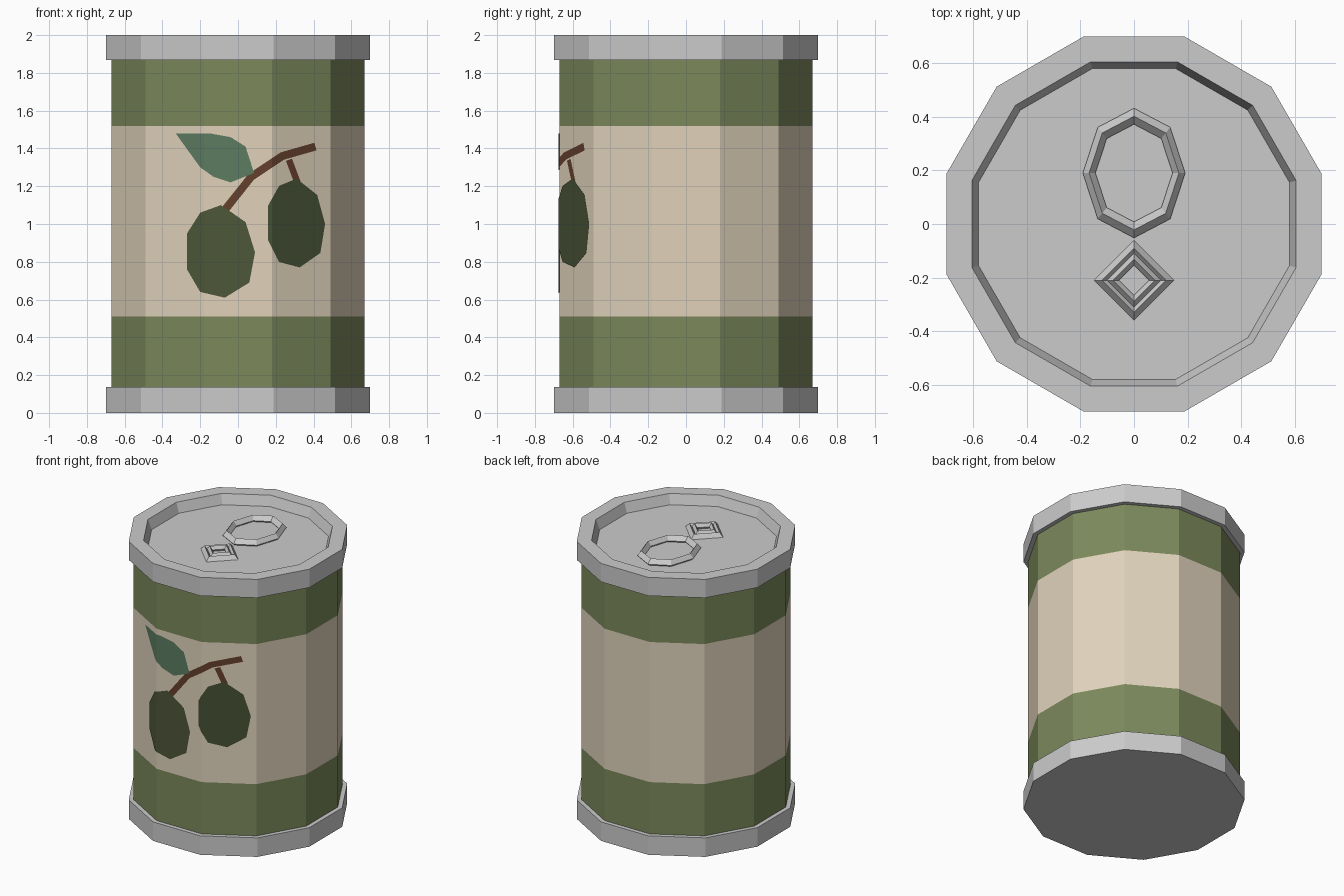
import bpy, bmesh, math
from mathutils import Vector

if "Cube" in bpy.data.objects:
    bpy.data.objects.remove(bpy.data.objects["Cube"])

SIDES = 12
C15 = math.cos(math.radians(15))
BODY = 0.67          # distance from axis to a flat side of the body


def material(name, rgb):
    m = bpy.data.materials.new(name)
    m.diffuse_color = (*rgb, 1)
    m.use_nodes = True
    m.node_tree.nodes["Principled BSDF"].inputs["Base Color"].default_value = m.diffuse_color
    return m


def finish(name, bm, mat=None):
    mesh = bpy.data.meshes.new(name)
    bm.to_mesh(mesh)
    bm.free()
    ob = bpy.data.objects.new(name, mesh)
    bpy.context.collection.objects.link(ob)
    if mat:
        mesh.materials.append(mat)
    return ob


def lathe(name, profile, mat=None, caps=(False, False)):
    """Revolve (flat-side radius, z) points into a 12-sided shell."""
    bm = bmesh.new()
    rings = []
    for r, z in profile:
        angles = [math.radians(15 + 30 * k) for k in range(SIDES)]
        rings.append([bm.verts.new((r / C15 * math.cos(a), r / C15 * math.sin(a), z)) for a in angles])
    for a, b in zip(rings, rings[1:]):
        for k in range(SIDES):
            n = (k + 1) % SIDES
            bm.faces.new((a[k], a[n], b[n], b[k]))
    if caps[0]:
        bm.faces.new(rings[0][::-1])
    if caps[1]:
        bm.faces.new(rings[-1])
    return finish(name, bm, mat)


def decal(name, points, mat, lift):
    """Wrap a flat (x, z) outline onto the faceted front of the body."""
    bm = bmesh.new()
    bm.faces.new([bm.verts.new((x, 0, z)) for x, z in points])
    corner = BODY * math.tan(math.radians(15))
    for cut in (-corner, corner):
        bmesh.ops.bisect_plane(bm, geom=bm.verts[:] + bm.edges[:] + bm.faces[:],
                               plane_co=(cut, 0, 0), plane_no=(1, 0, 0))
    for v in bm.verts:
        over = max(0, abs(v.co.x) - corner)
        v.co.y = -(BODY + lift) + over * math.tan(math.radians(30))
    bm.normal_update()
    for f in bm.faces:
        if f.normal.y > 0:
            f.normal_flip()
    return finish(name, bm, mat)


def strip(path, width):
    """Outline of a constant-width ribbon along an (x, z) path."""
    pts = [Vector(p) for p in path]
    left, right = [], []
    for i, p in enumerate(pts):
        d = (pts[min(i + 1, len(pts) - 1)] - pts[max(i - 1, 0)]).normalized()
        n = Vector((-d.y, d.x)) * width / 2
        left.append(p + n)
        right.append(p - n)
    return left + right[::-1]


def ring(name, y, z, radius, thick, sides, squash=1):
    """Low-poly ring with a diamond cross-section."""
    bpy.ops.mesh.primitive_torus_add(location=(0, y, z), major_segments=sides, minor_segments=4,
                                     major_radius=radius, minor_radius=thick)
    ob = bpy.context.object
    ob.name = name
    ob.scale.x = squash
    return ob


green = material("label_green", (0.20, 0.25, 0.105))
cream = material("label_cream", (0.75, 0.65, 0.50))
olive = material("olive_green", (0.075, 0.095, 0.04))
olive_dark = material("olive_dark", (0.06, 0.08, 0.035))
leaf_green = material("leaf_green", (0.11, 0.20, 0.12))
brown = material("branch_brown", (0.13, 0.05, 0.025))

# Printed body bands
lathe("lower_band", [(BODY, 0.13), (BODY, 0.51)], green)
lathe("label", [(BODY, 0.51), (BODY, 1.52)], cream)
lathe("upper_band", [(BODY, 1.52), (BODY, 1.88)], green)

# Metal base, and lid with recessed top
FLOOR = 1.93
lathe("base", [(0.70, 0), (0.70, 0.137), (0.66, 0.137)], caps=(True, False))
lathe("lid", [(0.66, 1.867), (0.70, 1.867), (0.70, 2), (0.605, 2), (0.58, FLOOR)], caps=(False, True))

# Pull ring and its rivet
ring("pull_ring", 0.19, FLOOR + 0.012, 0.212, 0.03, 8, 0.79)
ring("rivet_plate", -0.21, FLOOR, 0.12, 0.03, 4)
ring("rivet", -0.21, FLOOR + 0.015, 0.078, 0.022, 4)

# Printed picture: branch, leaf and two olives
decal("branch", strip([(-0.065, 1.08), (0.07, 1.25), (0.235, 1.36), (0.41, 1.41)], 0.042), brown, 0.003)
decal("stem", strip([(0.27, 1.34), (0.315, 1.22)], 0.034), brown, 0.003)
decal("leaf", [(-0.33, 1.48), (-0.15, 1.48), (-0.04, 1.46), (0.04, 1.41), (0.085, 1.27),
               (-0.04, 1.22), (-0.13, 1.25), (-0.20, 1.30)], leaf_green, 0.004)
OLIVE = [(0, 1.10), (0.13, 1.01), (0.18, 0.85), (0.15, 0.69), (0.02, 0.61),
         (-0.11, 0.64), (-0.18, 0.76), (-0.18, 0.95), (-0.11, 1.06)]
decal("left_olive", [(x - 0.09, z) for x, z in OLIVE], olive, 0.005)
decal("right_olive", [(x * 0.84 + 0.31, (z - 0.61) * 0.96 + 0.77) for x, z in OLIVE], olive_dark, 0.005)
